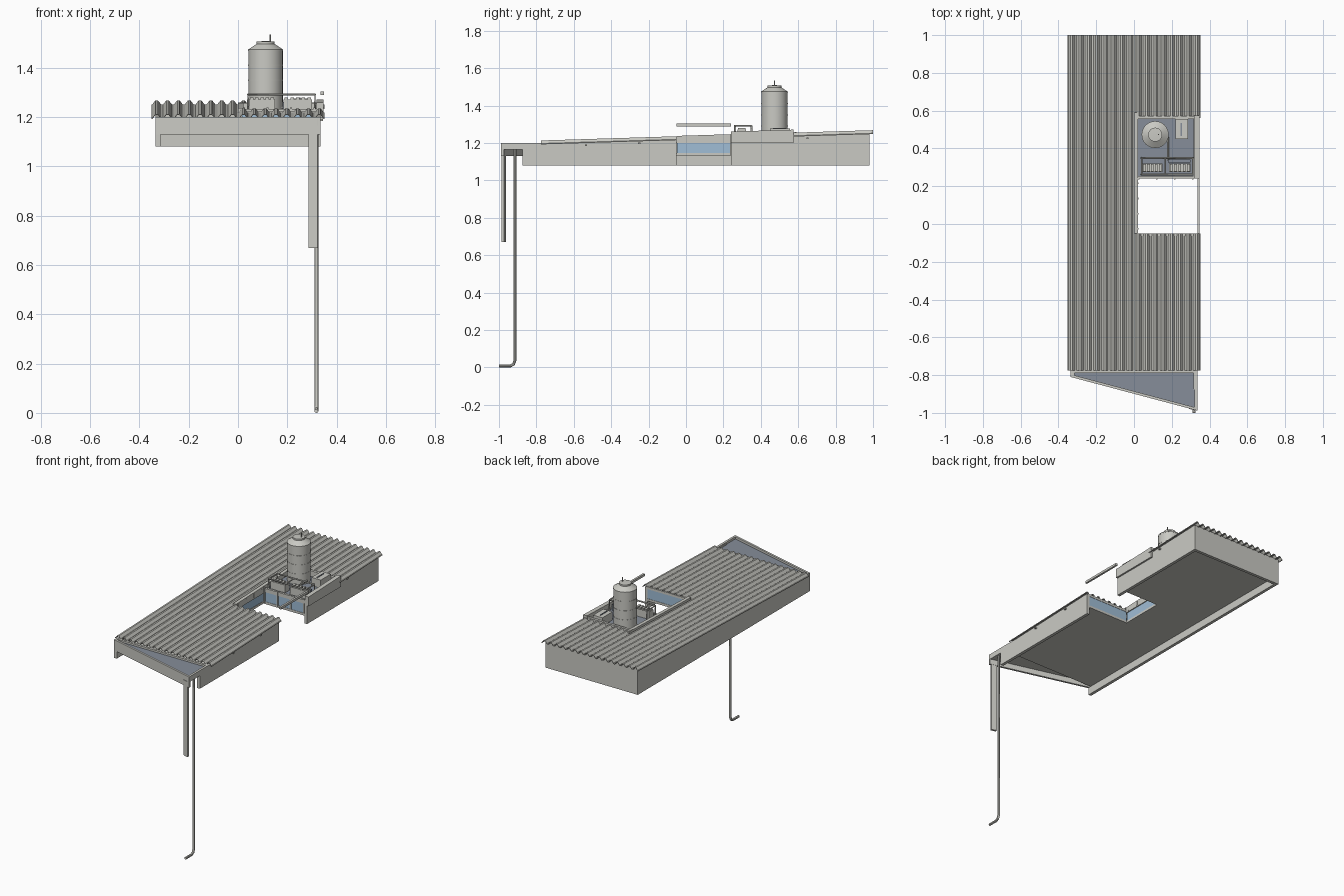
import bpy, bmesh, math
from mathutils import Vector

if "Cube" in bpy.data.objects:
    bpy.data.objects.remove(bpy.data.objects["Cube"])


def material(name, rgb):
    m = bpy.data.materials.new(name)
    m.use_nodes = True
    m.diffuse_color = (*rgb, 1)
    m.node_tree.nodes["Principled BSDF"].inputs["Base Color"].default_value = (*rgb, 1)
    return m


GREY = material("light grey", (0.59, 0.59, 0.55))
BLUE = material("pale blue glass", (0.35, 0.51, 0.67))
SLATE = material("slate blue membrane", (0.24, 0.27, 0.32))


def finish(name, bm, mat):
    bmesh.ops.recalc_face_normals(bm, faces=bm.faces)
    mesh = bpy.data.meshes.new(name)
    bm.to_mesh(mesh)
    bm.free()
    mesh.materials.append(mat)
    ob = bpy.data.objects.new(name, mesh)
    bpy.context.collection.objects.link(ob)
    return ob


def smooth(ob):
    bpy.ops.object.select_all(action="DESELECT")
    ob.select_set(True)
    bpy.context.view_layer.objects.active = ob
    bpy.ops.object.shade_smooth_by_angle(angle=math.radians(35))


def loft(name, first, second, mat):
    """Closed solid between two matching outlines."""
    bm = bmesh.new()
    a = [bm.verts.new(p) for p in first]
    b = [bm.verts.new(p) for p in second]
    for i in range(len(a)):
        j = (i + 1) % len(a)
        bm.faces.new((a[i], a[j], b[j], b[i]))
    bm.faces.new(a)
    bm.faces.new(b)
    return finish(name, bm, mat)


def plan(name, pts, z0, z1, mat=GREY):
    return loft(name, [(x, y, z0) for x, y in pts], [(x, y, z1) for x, y in pts], mat)


def box(name, x0, x1, y0, y1, z0, z1, mat=GREY):
    return plan(name, [(x0, y0), (x1, y0), (x1, y1), (x0, y1)], z0, z1, mat)


def roof_z(y):
    return 1.197 + (y + 0.775) * 0.031


def sloped(name, x0, x1, y0, y1, z0, lift=0.0, mat=GREY):
    """Box whose top follows the roof pitch."""
    side = [(y0, z0), (y1, z0), (y1, roof_z(y1) + lift), (y0, roof_z(y0) + lift)]
    return loft(name, [(x0, y, z) for y, z in side], [(x1, y, z) for y, z in side], mat)


def lathe(name, profile, x, y, mat=GREY, sides=32):
    bm = bmesh.new()
    vs = [bm.verts.new((x + r, y, z)) for r, z in profile]
    es = [bm.edges.new(p) for p in zip(vs, vs[1:])]
    bmesh.ops.spin(bm, geom=vs + es, cent=(x, y, 0), axis=(0, 0, 1),
                   angle=math.tau, steps=sides, use_merge=True)
    bmesh.ops.remove_doubles(bm, verts=bm.verts, dist=1e-5)
    smooth(finish(name, bm, mat))


def pipe(name, pts, radius, mat=GREY):
    """Round tube along a path, with mitred joints."""
    pts = [Vector(p) for p in pts]
    bm = bmesh.new()
    rings = []
    for i, p in enumerate(pts):
        d = (pts[min(i + 1, len(pts) - 1)] - pts[max(i - 1, 0)]).normalized()
        u = d.cross(Vector((0.31, 0.13, 0.05))).normalized()
        v = d.cross(u)
        rings.append([bm.verts.new(p + radius * (u * math.cos(k * math.tau / 10)
                      + v * math.sin(k * math.tau / 10))) for k in range(10)])
    for a, b in zip(rings, rings[1:]):
        for k in range(10):
            bm.faces.new((a[k], a[k - 1], b[k - 1], b[k]))
    bm.faces.new(rings[0])
    bm.faces.new(rings[-1])
    smooth(finish(name, bm, mat))


# Corrugated roof sheets
PITCH, RISE = 0.044, 0.016


def sheet(name, x0, ribs, y0, y1):
    top = []
    for i in range(ribs):
        for f, h in ((0, 0), (0.1, 0), (0.38, 1), (0.62, 1), (0.9, 0)):
            top.append((x0 + (i + f) * PITCH, h * RISE))
    top.append((x0 + ribs * PITCH, 0))
    outline = top + [(x, z - 0.005) for x, z in reversed(top)]
    loft(name, [(x, y0, roof_z(y0) + z) for x, z in outline],
         [(x, y1, roof_z(y1) + z) for x, z in outline], GREY)


sheet("roof_sheet_main", -0.352, 8, -0.775, 1.0)
sheet("roof_sheet_front", 0, 8, -0.775, -0.05)
sheet("roof_sheet_back", 0, 8, 0.56, 1.0)

# Perimeter walls
sloped("wall_right", -0.335, -0.315, -0.81, 0.98, 1.08)
sloped("wall_left_front", 0.315, 0.335, -0.875, -0.05, 1.08)
sloped("wall_left_back", 0.315, 0.335, 0.24, 0.98, 1.08)
sloped("wall_back", -0.335, 0.335, 0.96, 0.98, 1.08)
box("gable_front", -0.33, 0.33, -0.79, -0.775, 1.13, 1.198)

# Ceiling with the courtyard notch
plan("ceiling", [(-0.325, -0.79), (0.325, -0.79), (0.325, -0.05), (0.015, -0.05),
                 (0.015, 0.24), (0.325, 0.24), (0.325, 0.97), (-0.325, 0.97)], 1.13, 1.138)

# Clerestory around the notch: sill, glass, header
for label, x0, x1, y0, y1 in (("side", 0.002, 0.018, -0.05, 0.245),
                              ("front", 0.015, 0.325, -0.064, -0.05),
                              ("back", 0.015, 0.325, 0.24, 0.254)):
    box("sill_" + label, x0, x1, y0, y1, 1.13, 1.145)
    box("glass_" + label, x0 + 0.002, x1 - 0.002, y0 + 0.002, y1 - 0.002, 1.145, 1.208, BLUE)
    sloped("header_" + label, x0, x1, y0, y1, 1.208, 0.004)
for i in range(4):
    x = 0.025 + i * 0.095
    box("mullion", x - 0.004, x + 0.004, 0.236, 0.244, 1.138, 1.24)
    y = -0.025 + i * 0.08
    box("header_bracket", 0.016, 0.024, y - 0.004, y + 0.004, 1.208, 1.235)

# Curbs, platform and the bridging beam
sloped("curb_inner", 0, 0.022, -0.05, 0.59, 1.2, 0.018)
sloped("curb_rear", 0.0, 0.345, 0.555, 0.572, 1.2, 0.02)
sloped("curb_outer", 0.318, 0.346, 0.24, 0.575, 1.2, 0.032)
box("platform_floor", 0.015, 0.325, 0.245, 0.56, 1.205, 1.222, SLATE)
box("bridging_beam", 0.335, 0.348, -0.05, 0.24, 1.289, 1.304)

# Wedge canopy at the front
A, B = (-0.335, -0.81), (0.335, -0.988)
wedge = [A, B, (0.335, -0.775), (-0.335, -0.775)]
plan("canopy_soffit", wedge, 1.165, 1.178)
plan("canopy_membrane", [(-0.322, -0.805), (0.322, -0.976), (0.322, -0.778),
                         (-0.322, -0.778)], 1.178, 1.186, SLATE)
plan("canopy_fascia", [A, B, (0.335, -0.974), (-0.335, -0.796)], 1.13, 1.2)
box("canopy_edge_left", 0.32, 0.335, -0.985, -0.775, 1.165, 1.2)
box("canopy_edge_right", -0.335, -0.322, -0.808, -0.775, 1.13, 1.2)

# Hanging fin and drain pipe
plan("hanging_fin", [(0.287, -0.977), (0.322, -0.987), (0.326, -0.973), (0.291, -0.963)],
     0.67, 1.166)
pipe("drain_pipe", [(0.318, -0.915, 1.17), (0.318, -0.915, 0.035), (0.318, -0.922, 0.017),
                    (0.318, -0.938, 0.008), (0.318, -1.0, 0.008)], 0.008)

# Water tank
lathe("water_tank", [(0, 1.222), (0.07, 1.222), (0.07, 1.475), (0.037, 1.497),
                     (0.037, 1.507), (0, 1.509)], 0.112, 0.473)
for z in (1.29, 1.35, 1.41, 1.472):
    lathe("tank_band", [(0.069, z - 0.003), (0.0715, z - 0.003), (0.0715, z + 0.003),
                        (0.069, z + 0.003)], 0.112, 0.473)
pipe("tank_finial", [(0.13, 0.473, 1.5), (0.13, 0.473, 1.535)], 0.003)

# Rooftop units with grilles
for x0, x1 in ((0.045, 0.15), (0.185, 0.3)):
    box("cooling_unit", x0, x1, 0.275, 0.32, 1.222, 1.272)
    for i in range(5):
        x = x0 + (x1 - x0) * (i + 0.5) / 5
        box("unit_fin", x - 0.007, x + 0.007, 0.278, 0.317, 1.272, 1.28)
box("duct", 0.18, 0.3, 0.325, 0.342, 1.222, 1.262, SLATE)
box("service_box", 0.22, 0.287, 0.45, 0.555, 1.222, 1.276)
box("service_box_slot", 0.247, 0.253, 0.465, 0.535, 1.276, 1.28, SLATE)
pipe("supply_pipe", [(0.18, 0.46, 1.24), (0.18, 0.335, 1.24)], 0.006)

# Rail around the units
for y in (0.262, 0.35):
    pipe("rail", [(0.04, y, 1.222), (0.04, y, 1.292), (0.312, y, 1.292),
                  (0.312, y, 1.222)], 0.005)
for x in (0.04, 0.165, 0.312):
    pipe("cross_rail", [(x, 0.262, 1.292), (x, 0.35, 1.292)], 0.004)

# Small outlets on the long wall
for y in (-0.535, -0.25, 0.65):
    z = roof_z(y) - 0.016
    box("wall_outlet", 0.33, 0.345, y - 0.006, y + 0.006, z - 0.004, z + 0.004)
